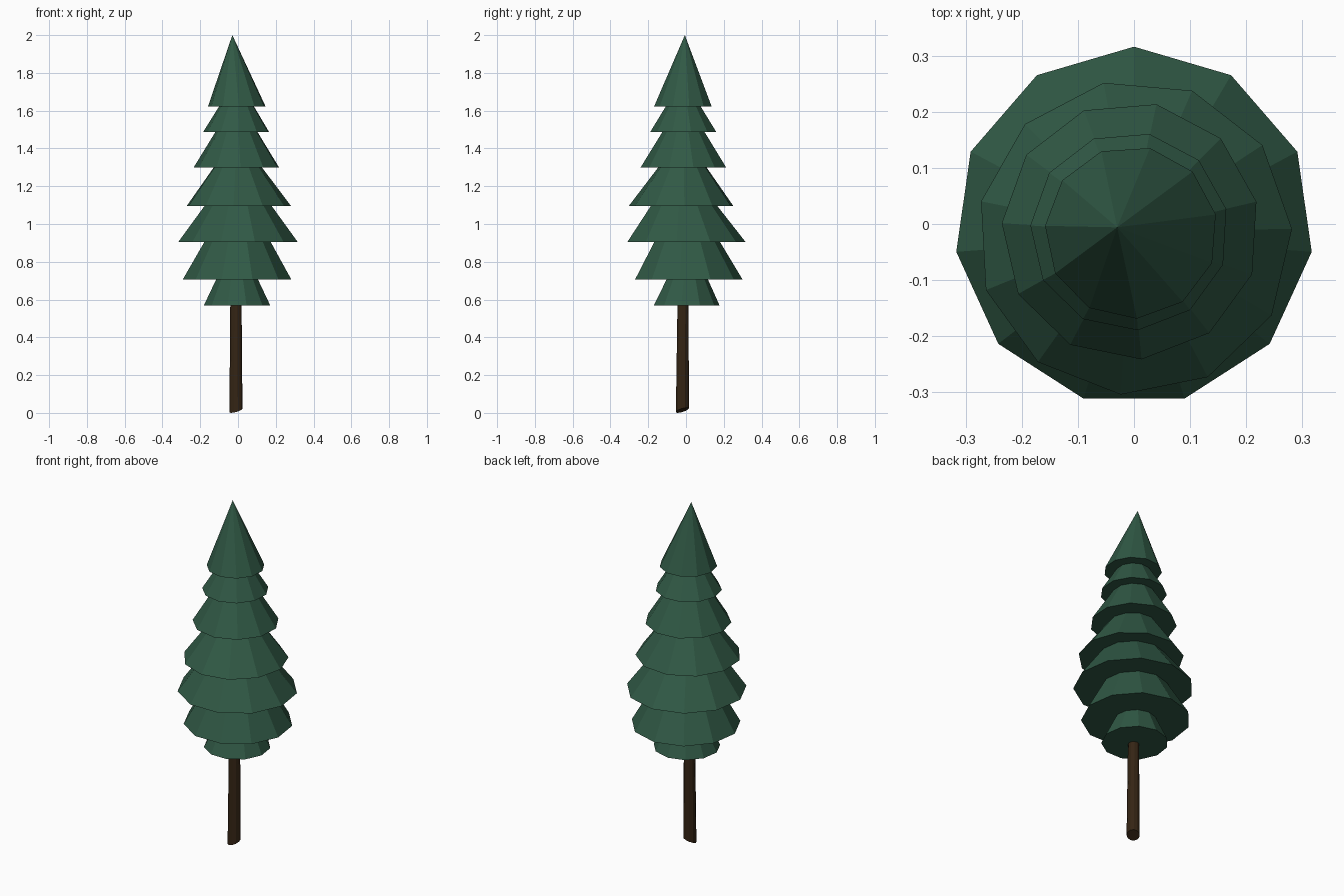
import bpy, bmesh, math
from mathutils import Vector

if "Cube" in bpy.data.objects:
    bpy.data.objects.remove(bpy.data.objects["Cube"])

SIDES = 11


def material(name, rgb):
    m = bpy.data.materials.new(name)
    m.diffuse_color = (*rgb, 1)
    m.use_nodes = True
    m.node_tree.nodes["Principled BSDF"].inputs["Base Color"].default_value = m.diffuse_color
    return m


def ring(bm, center, radius, start, sides=SIDES, tilt=0.0):
    # tilt raises the ring towards +x +y
    verts = []
    for i in range(sides):
        a = math.radians(start) + 2 * math.pi * i / sides
        dx, dy = radius * math.cos(a), radius * math.sin(a)
        verts.append(bm.verts.new(Vector(center) + Vector((dx, dy, tilt * (dx + dy)))))
    return verts


def loft(name, rings, mat, apex=None):
    # closed faceted solid through rings, optionally ending in a point
    bm = bmesh.new()
    loops = [ring(bm, *r) for r in rings]
    for lo, hi in zip(loops, loops[1:]):
        n = len(lo)
        for i in range(n):
            j = (i + 1) % n
            bm.faces.new((lo[i], lo[j], hi[j], hi[i]))
    bm.faces.new(loops[0][::-1])
    if apex:
        tip = bm.verts.new(apex)
        top = loops[-1]
        for i in range(len(top)):
            bm.faces.new((top[i], top[(i + 1) % len(top)], tip))
    else:
        bm.faces.new(loops[-1])
    bmesh.ops.recalc_face_normals(bm, faces=bm.faces)
    mesh = bpy.data.meshes.new(name)
    bm.to_mesh(mesh)
    bm.free()
    mesh.materials.append(mat)
    ob = bpy.data.objects.new(name, mesh)
    bpy.context.collection.objects.link(ob)
    return ob


green = material("needles", (0.03, 0.1, 0.06))
brown = material("bark", (0.035, 0.018, 0.007))

# Trunk with a slanted foot
loft("trunk", [
    ((-0.011, -0.020, 0.014), 0.035, 90, SIDES, 0.28),
    ((-0.011, -0.016, 0.60), 0.030, 90),
], brown)

# Branch tiers: base z, centre x, centre y, base radius, top radius, first vertex angle
tiers = [
    (0.568, -0.005, 0.000, 0.178, 0.110, 90),
    (0.705, -0.005, 0.009, 0.291, 0.175, 90),
    (0.904, 0.000, -0.004, 0.320, 0.177, 90),
    (1.094, 0.001, -0.024, 0.281, 0.127, 101.3),
    (1.298, -0.006, -0.012, 0.230, 0.110, 13),
    (1.487, -0.008, -0.013, 0.177, 0.090, 13),
    (1.623, -0.005, -0.015, 0.154, 0.0, 12),
]
for k, (z, x, y, r, r_top, ang) in enumerate(tiers[:-1]):
    zt, xt, yt = tiers[k + 1][:3]
    loft(f"branch_tier_{k + 1}", [
        ((x, y, z), r, ang),
        ((x * 0.5 + xt * 0.5, y * 0.5 + yt * 0.5, zt + 0.005), r_top, ang),
    ], green)

# Pointed treetop, leaning slightly
z, x, y, r, _, ang = tiers[-1]
loft("treetop", [((x, y, z), r, ang)], green, apex=(-0.03, -0.006, 2.0))
